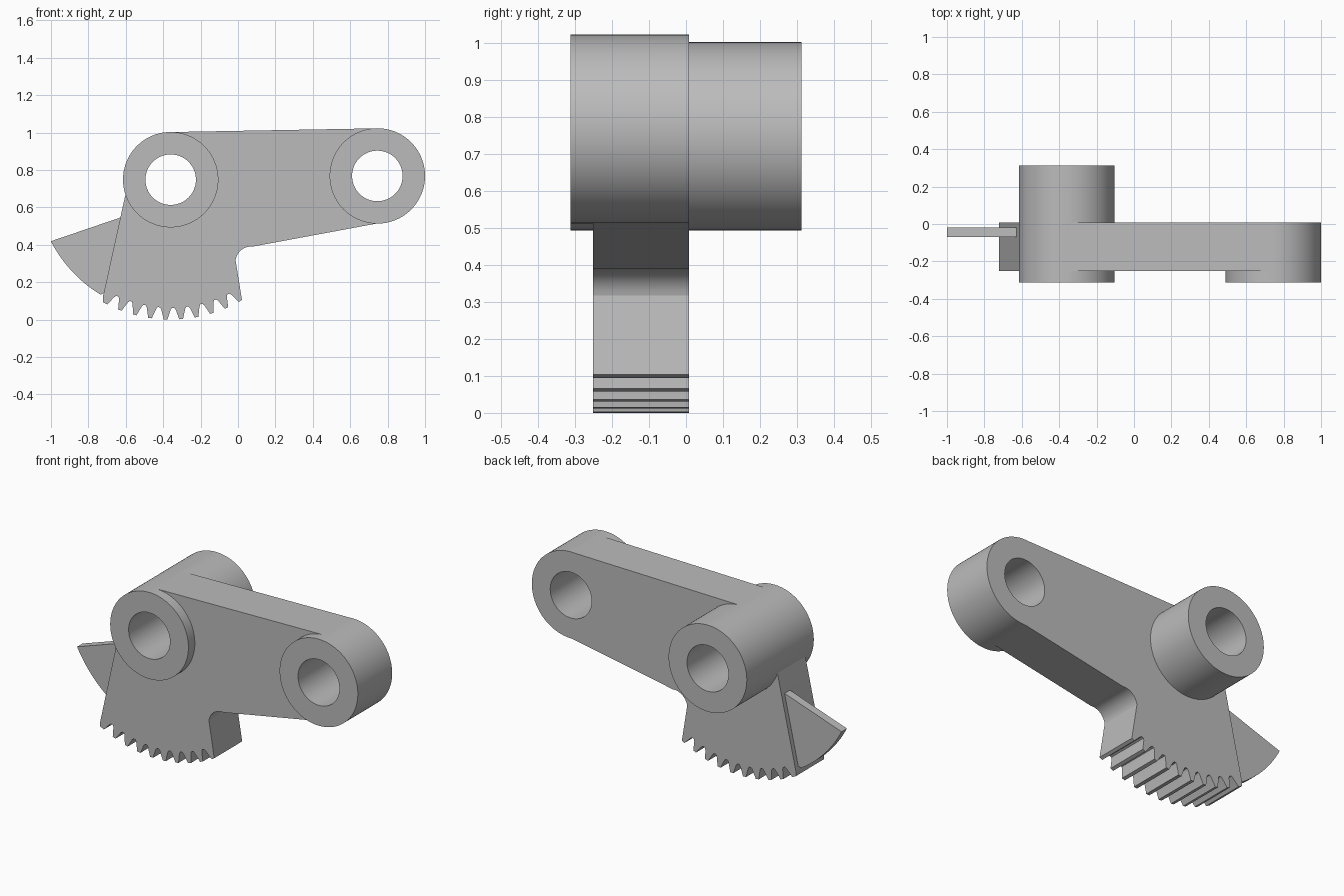
import bpy, bmesh
from math import radians, sin, cos
from mathutils import Vector, Matrix

cube = bpy.data.objects.get("Cube")
if cube:
    bpy.data.objects.remove(cube, do_unlink=True)

GREY = (0.5, 0.5, 0.5, 1)
metal = bpy.data.materials.new("plain grey metal")
metal.use_nodes = True
metal.diffuse_color = GREY
metal.node_tree.nodes["Principled BSDF"].inputs["Base Color"].default_value = GREY

PIVOT = Vector((-0.36, 0.748))      # tall hub centre in x, z
TIP = Vector((0.745, 0.768))        # short hub centre in x, z
HUB_R, BORE_R, TOOTH_R = 0.255, 0.135, 0.748
FRONT, PLATE_FRONT, PLATE_BACK, BACK = -0.312, -0.252, 0.008, 0.312


def polar(angle, radius, centre=PIVOT):
    """Point at an angle in degrees from straight down, positive to +x."""
    a = radians(angle)
    return centre + radius * Vector((sin(a), -cos(a)))


def prism(name, outline, y0, y1):
    """Extrude an x, z outline between two y values."""
    bm = bmesh.new()
    face = bm.faces.new([bm.verts.new((p[0], y0, p[1])) for p in outline])
    ext = bmesh.ops.extrude_face_region(bm, geom=[face])["geom"]
    bmesh.ops.translate(bm, vec=(0, y1 - y0, 0),
                        verts=[v for v in ext if isinstance(v, bmesh.types.BMVert)])
    bmesh.ops.recalc_face_normals(bm, faces=bm.faces)
    mesh = bpy.data.meshes.new(name)
    bm.to_mesh(mesh)
    bm.free()
    mesh.materials.append(metal)
    obj = bpy.data.objects.new(name, mesh)
    bpy.context.collection.objects.link(obj)
    return obj


def disc(name, centre, radius, y0, y1, sides=96):
    ring = [polar(360 * i / sides, radius, centre) for i in range(sides)]
    return prism(name, ring, y0, y1)


def select(obj):
    bpy.ops.object.select_all(action='DESELECT')
    obj.select_set(True)
    bpy.context.view_layer.objects.active = obj


def combine(target, other, operation):
    """Apply a boolean and discard the other solid."""
    mod = target.modifiers.new(operation.lower(), 'BOOLEAN')
    mod.operation, mod.solver, mod.object = operation, 'EXACT', other
    select(target)
    bpy.ops.object.modifier_apply(modifier=mod.name)
    bpy.data.objects.remove(other, do_unlink=True)


# Lever plate outline: toothed sector, inner fillet, then the arm
outline = [(-0.56, 0.86), (-0.602, 0.668), (-0.722, 0.123), polar(-29, TOOTH_R)]
for k in range(10):
    mid = -27.7 + 6.4 * k
    if k:
        outline += [polar(mid - 2.1, 0.695), polar(mid - 0.75, TOOTH_R)]
    outline.append(polar(mid + 0.75, TOOTH_R))
    if k < 9:
        outline += [polar(mid + 2.1, 0.695), polar(mid + 2.7, 0.685),
                    polar(mid + 3.7, 0.685)]
outline += [polar(-98 - 8 * i, 0.085, Vector((0.071, 0.306))) for i in range(12)]
outline += [(0.745, 0.514), (0.9, 0.768), (0.745, 1.0225), (-0.36, 1.0025)]
lever = prism("toothed_lever", outline, PLATE_FRONT, PLATE_BACK)

# Hubs joined to the plate, then bored through
combine(lever, disc("pivot_hub", PIVOT, HUB_R, FRONT, BACK), 'UNION')
combine(lever, disc("arm_hub", TIP, HUB_R, FRONT, PLATE_BACK), 'UNION')
for centre in (PIVOT, TIP):
    combine(lever, disc("bore_cutter", centre, BORE_R, FRONT - 0.1, BACK + 0.1), 'DIFFERENCE')

# Thin fin beside the toothed sector
fin_edge = [polar(-62.8 + 2.1 * i, 0.72) for i in range(16)]
fin = prism("side_fin", fin_edge + [(-0.69, 0.16), (-0.61, 0.552)], -0.07, -0.02)

# Smooth curved walls, keep flat walls flat
for part in (lever, fin):
    select(part)
    bpy.ops.object.shade_smooth_by_angle(angle=radians(20))
    part.modifiers.new("flat walls", 'WEIGHTED_NORMAL').keep_sharp = True
